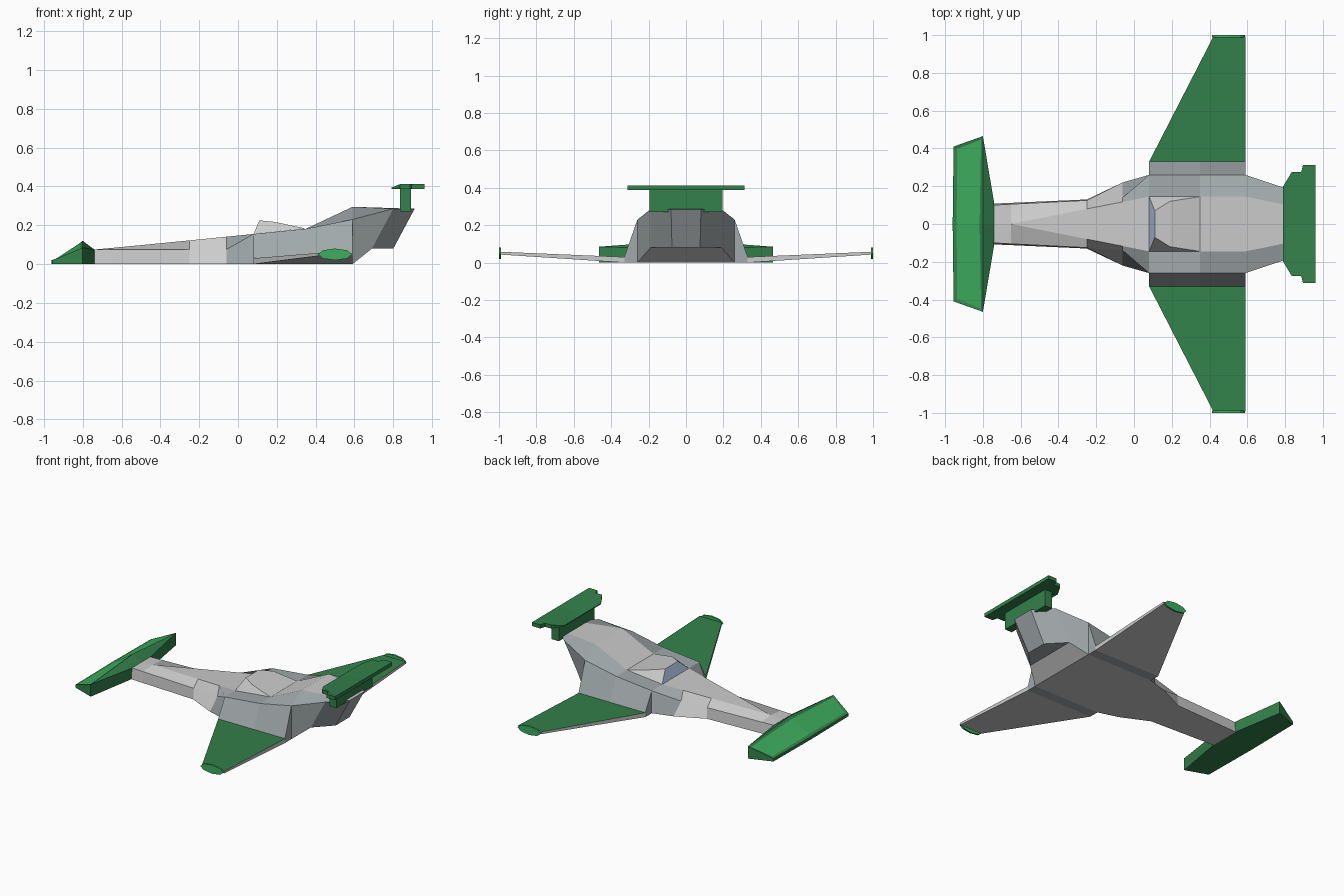
import bpy, bmesh
from math import cos, sin, pi

if "Cube" in bpy.data.objects:
    bpy.data.objects.remove(bpy.data.objects["Cube"])


def material(name, rgb):
    m = bpy.data.materials.new(name)
    m.diffuse_color = (*rgb, 1)
    m.use_nodes = True
    m.node_tree.nodes["Principled BSDF"].inputs["Base Color"].default_value = m.diffuse_color
    return m


GREY = material("light_grey", (0.75, 0.75, 0.75))
STEEL = material("steel_grey", (0.36, 0.40, 0.41))
GREEN = material("dark_green", (0.033, 0.22, 0.07))
LIME = material("light_green", (0.047, 0.42, 0.115))
GLASS = material("glass_blue", (0.42, 0.55, 0.75))


def build(name, verts, faces, mats, index=None, inset=None):
    """Make the +y half, mirror it across y and weld the seam."""
    bm = bmesh.new()
    vs = [bm.verts.new(v) for v in verts]
    for i, f in enumerate(faces):
        face = bm.faces.new([vs[k] for k in f])
        face.material_index = index[i] if index else 0
    bmesh.ops.recalc_face_normals(bm, faces=bm.faces[:])
    if inset is not None:
        bm.faces.ensure_lookup_table()
        panel = bm.faces[inset]
        bmesh.ops.inset_region(bm, faces=[panel], thickness=0.022, depth=-0.004)
        panel.material_index = 1
    bmesh.ops.mirror(bm, geom=bm.verts[:] + bm.edges[:] + bm.faces[:],
                     axis='Y', merge_dist=0.0)
    bmesh.ops.remove_doubles(bm, verts=bm.verts[:], dist=0.0005)
    bmesh.ops.recalc_face_normals(bm, faces=bm.faces[:])
    me = bpy.data.meshes.new(name)
    bm.to_mesh(me)
    bm.free()
    for m in mats:
        me.materials.append(m)
    ob = bpy.data.objects.new(name, me)
    bpy.context.collection.objects.link(ob)
    return ob


def strips(rings, n, closed):
    """Quads joining consecutive rings of n points."""
    return [(r * n + k, r * n + (k + 1) % n, (r + 1) * n + (k + 1) % n, (r + 1) * n + k)
            for r in range(rings - 1) for k in range(n if closed else n - 1)]


def loft(name, rings, mats, index=None):
    n, m = len(rings[0]), len(rings)
    faces = strips(m, n, True) + [tuple(range(n)), tuple(range((m - 1) * n, m * n))]
    return build(name, [p for r in rings for p in r], faces, mats, index)


# Fuselage: x, then ridge, shoulder and lower edge as (y, z)
stations = [
    (-0.74, (0, 0.075), (0.10, 0.075), (0.108, 0)),
    (-0.65, (0, 0.083), (0.105, 0.075), (0.112, 0)),
    (-0.25, (0.08, 0.122), (0.125, 0.075), (0.13, 0)),
    (-0.06, (0.117, 0.141), (0.14, 0.075), (0.22, 0)),
    (0.08, (0.145, 0.155), (0.26, 0.155), (0.26, 0)),
    (0.35, (0.145, 0.182), (0.26, 0.182), (0.26, 0)),
    (0.59, (0.145, 0.295), (0.26, 0.23), (0.26, 0)),
]
verts = []
for x, r, s, b in stations:
    verts += [(x, 0, r[1]), (x, *r), (x, *s), (x, *b), (x, 0, b[1])]
# Raked tail ring, then two points of the rear underside
verts += [(0.91, 0, 0.285), (0.91, 0.08, 0.285), (0.80, 0.19, 0.285),
          (0.69, 0.19, 0.08), (0.69, 0, 0.08)]
verts += [(0.80, 0.075, 0.08), (0.80, 0, 0.08)]
faces = strips(8, 5, False)
index = [1 if (i // 4 >= 3 and i % 4 in (1, 2)) else 0 for i in range(len(faces))]
faces += [(0, 1, 2, 3, 4), (36, 37, 38, 40), (35, 36, 40, 41), (40, 38, 39, 41)]
build("fuselage", verts, faces, [GREY, STEEL], index + [0, 1, 1, 1])

# Canopy with windscreen
half = [(0.08, 0.145, 0.155), (0.11, 0.07, 0.225), (0.19, 0.12, 0.217), (0.35, 0.145, 0.183)]
build("canopy", half + [(x, 0, z) for x, y, z in half],
      [(0, 1, 5, 4), (1, 2, 6, 5), (2, 3, 7, 6), (0, 1, 2, 3), (0, 3, 7, 4)],
      [GREY, GLASS], [1, 0, 0, 0, 0])

# Sloping wing roots along the hull sides
loft("wing_roots",
     [[(x, 0.26, z), (x, 0.33, 0.03), (x, 0.33, 0), (x, 0.26, 0)]
      for x, z in ((0.08, 0.155), (0.35, 0.182), (0.59, 0.23))], [STEEL])

# Swept wings: green on top, grey beneath
loft("wings",
     [[(x0, y, z + t), (0.59, y, z + t), (0.59, y, z), (x0, y, z)]
      for x0, y, z, t in ((0.08, 0.33, 0, 0.03), (0.42, 0.992, 0.043, 0.015))],
     [GREY, GREEN], [1, 0, 0, 0, 0, 0])

# Flat eight-sided wing tip pods
loft("wing_tip_pods",
     [[(0.5 + 0.088 * cos(k * pi / 4), y, 0.05 + 0.03 * sin(k * pi / 4)) for k in range(8)]
      for y in (0.988, 1.0)], [LIME])

# Nose foreplane with inset top panels
top = [(-0.96, 0, 0.02), (-0.955, 0.41, 0.02), (-0.80, 0.465, 0.085), (-0.80, 0, 0.12),
       (-0.74, 0.11, 0.075), (-0.74, 0, 0.075)]
build("foreplane", top + [(x, y, 0) for x, y, z in top],
      [(0, 1, 2, 3), (3, 2, 4, 5), (0, 1, 7, 6), (1, 2, 8, 7), (2, 4, 10, 8),
       (4, 5, 11, 10), (6, 7, 8, 10, 11)], [GREEN, LIME], inset=0)

# Tail pylon and tailplane
loft("tail_pylon",
     [[(0.835, y, 0.27), (0.89, y, 0.27), (0.89, y, 0.39), (0.835, y, 0.39)]
      for y in (0, 0.195)], [GREEN])
plan = [(0.79, 0), (0.79, 0.2), (0.835, 0.275), (0.885, 0.275), (0.895, 0.312),
        (0.96, 0.312), (0.96, 0)]
tail = [(x, y, 0.387) for x, y in plan] + [(x, y, 0.393 if x < 0.8 else 0.412) for x, y in plan]
build("tailplane", tail,
      [(k, k + 1, k + 8, k + 7) for k in range(6)] + [tuple(range(7)), tuple(range(7, 14))],
      [GREEN])

# The pylon halves carry a cap on the centre plane: drop those inner faces
me = bpy.data.objects["tail_pylon"].data
bm = bmesh.new()
bm.from_mesh(me)
inner = [f for f in bm.faces if all(abs(v.co.y) < 1e-4 for v in f.verts)]
bmesh.ops.delete(bm, geom=inner, context='FACES_ONLY')
bmesh.ops.recalc_face_normals(bm, faces=bm.faces[:])
bm.to_mesh(me)
bm.free()
